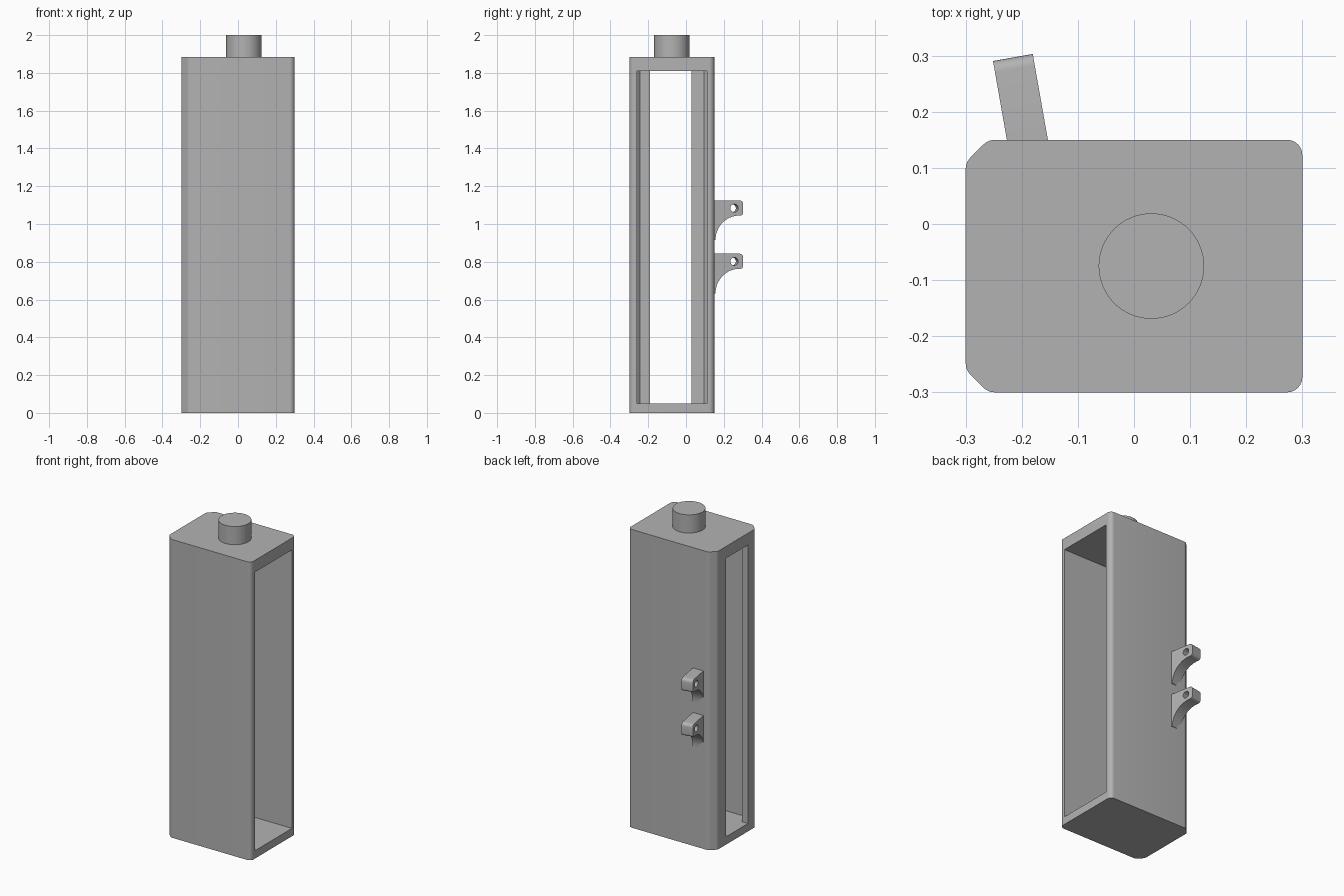
import bpy, bmesh
from math import sin, cos, pi, radians
from mathutils import Matrix, Vector

cube = bpy.data.objects.get("Cube")
if cube:
    bpy.data.objects.remove(cube, do_unlink=True)

grey = bpy.data.materials.new("plain grey")
grey.use_nodes = True
grey.diffuse_color = (0.45, 0.45, 0.45, 1)
grey.node_tree.nodes["Principled BSDF"].inputs["Base Color"].default_value = grey.diffuse_color

UP = Matrix.Identity(4)
# Profile drawn in the y-z plane, extruded along x
SIDEWAYS = Matrix(((0, 0, 1, 0), (1, 0, 0, 0), (0, 1, 0, 0), (0, 0, 0, 1)))


def arc(cx, cy, r, start, end, steps=10):
    """Points along an arc, angles in degrees."""
    angles = [radians(start + (end - start) * i / steps) for i in range(steps + 1)]
    return [(cx + r * cos(a), cy + r * sin(a)) for a in angles]


def circle(cx, cy, r, steps):
    return arc(cx, cy, r, 0, 360, steps)[:-1]


def rounded(corners, steps=6):
    """Round each (x, y, radius) corner of a counter-clockwise outline."""
    points = []
    for i, (x, y, r) in enumerate(corners):
        p = Vector((x, y))
        a = (Vector(corners[i - 1][:2]) - p).normalized()
        b = (Vector(corners[(i + 1) % len(corners)][:2]) - p).normalized()
        half = a.angle(b) / 2
        centre = p + (a + b).normalized() * (r / sin(half))
        start = p + a * (r * cos(half) / sin(half)) - centre
        for s in range(steps + 1):
            t = (pi - 2 * half) * s / steps
            points.append(centre + Matrix.Rotation(t, 2) @ start)
    return points


def prism(name, points, low, high, frame=UP):
    """Extrude a flat outline from low to high along the frame's z axis."""
    bm = bmesh.new()
    face = bm.faces.new([bm.verts.new((p[0], p[1], low)) for p in points])
    grown = bmesh.ops.extrude_face_region(bm, geom=[face])
    moved = [g for g in grown["geom"] if isinstance(g, bmesh.types.BMVert)]
    bmesh.ops.translate(bm, verts=moved, vec=(0, 0, high - low))
    bmesh.ops.transform(bm, matrix=frame, verts=bm.verts)
    bmesh.ops.recalc_face_normals(bm, faces=bm.faces)
    mesh = bpy.data.meshes.new(name)
    bm.to_mesh(mesh)
    bm.free()
    mesh.materials.append(grey)
    obj = bpy.data.objects.new(name, mesh)
    bpy.context.collection.objects.link(obj)
    return obj


def activate(obj):
    bpy.ops.object.select_all(action="DESELECT")
    obj.select_set(True)
    bpy.context.view_layer.objects.active = obj


def cut(obj, cutter):
    cutter.hide_render = True
    mod = obj.modifiers.new("cut", "BOOLEAN")
    mod.operation = "DIFFERENCE"
    mod.solver = "EXACT"
    mod.object = cutter
    activate(obj)
    bpy.ops.object.modifier_apply(modifier=mod.name)
    bpy.data.objects.remove(cutter, do_unlink=True)


def smooth(obj):
    activate(obj)
    bpy.ops.object.shade_smooth_by_angle(angle=radians(30))


# Case: rounded on one side, chamfered on the other
TOP = 1.885
FLOOR, CEILING = 0.05, 1.81
FRONT, BACK = -0.3, 0.15
outline = rounded([
    (0.3, FRONT, 0.027), (0.3, BACK, 0.027),
    (-0.26, BACK, 0.03), (-0.3, BACK - 0.04, 0.03),
    (-0.3, FRONT + 0.04, 0.03), (-0.26, FRONT, 0.03)])
case = prism("case", outline, 0, TOP)

# Cavity, fully open on one side
wall, bevel = 0.04, 0.016
y0, y1 = FRONT + wall, BACK - wall
cavity = [(0.4, y0), (0.4, y1), (-0.26 + bevel, y1), (-0.26, y1 - bevel),
          (-0.26, y0 + bevel), (-0.26 + bevel, y0)]
cut(case, prism("cavity_cutter", cavity, FLOOR, CEILING))

# Narrower window through the opposite wall
window = [(-0.4, -0.19), (-0.2, -0.19), (-0.2, 0.03), (-0.4, 0.03)]
cut(case, prism("window_cutter", window, FLOOR, CEILING))
smooth(case)

# Round knob on the lid
smooth(prism("knob", circle(0.031, -0.075, 0.094, 64), TOP - 0.01, 2.0))

# Two angled hooks on the back, each with a pin hole
reach, height, half_width = 0.149, 0.21, 0.036
sweep = 0.13
hook_profile = (
    [(-0.02, height), (-0.02, 0)]
    + arc(sweep, 0, sweep, 180, 90, 16)
    + arc(reach - 0.015, sweep + 0.015, 0.015, -90, 0, 6)
    + arc(reach - 0.02, height - 0.02, 0.02, 0, 90, 6))
for name, z in (("upper_hook", 0.915), ("lower_hook", 0.633)):
    hook = prism(name, hook_profile, -half_width, half_width, SIDEWAYS)
    hole = prism("hole_cutter", circle(0.101, height - 0.041, 0.021, 32), -0.1, 0.1, SIDEWAYS)
    cut(hook, hole)
    hook.location = (-0.19, BACK, z)
    hook.rotation_euler.z = radians(10)
    smooth(hook)
